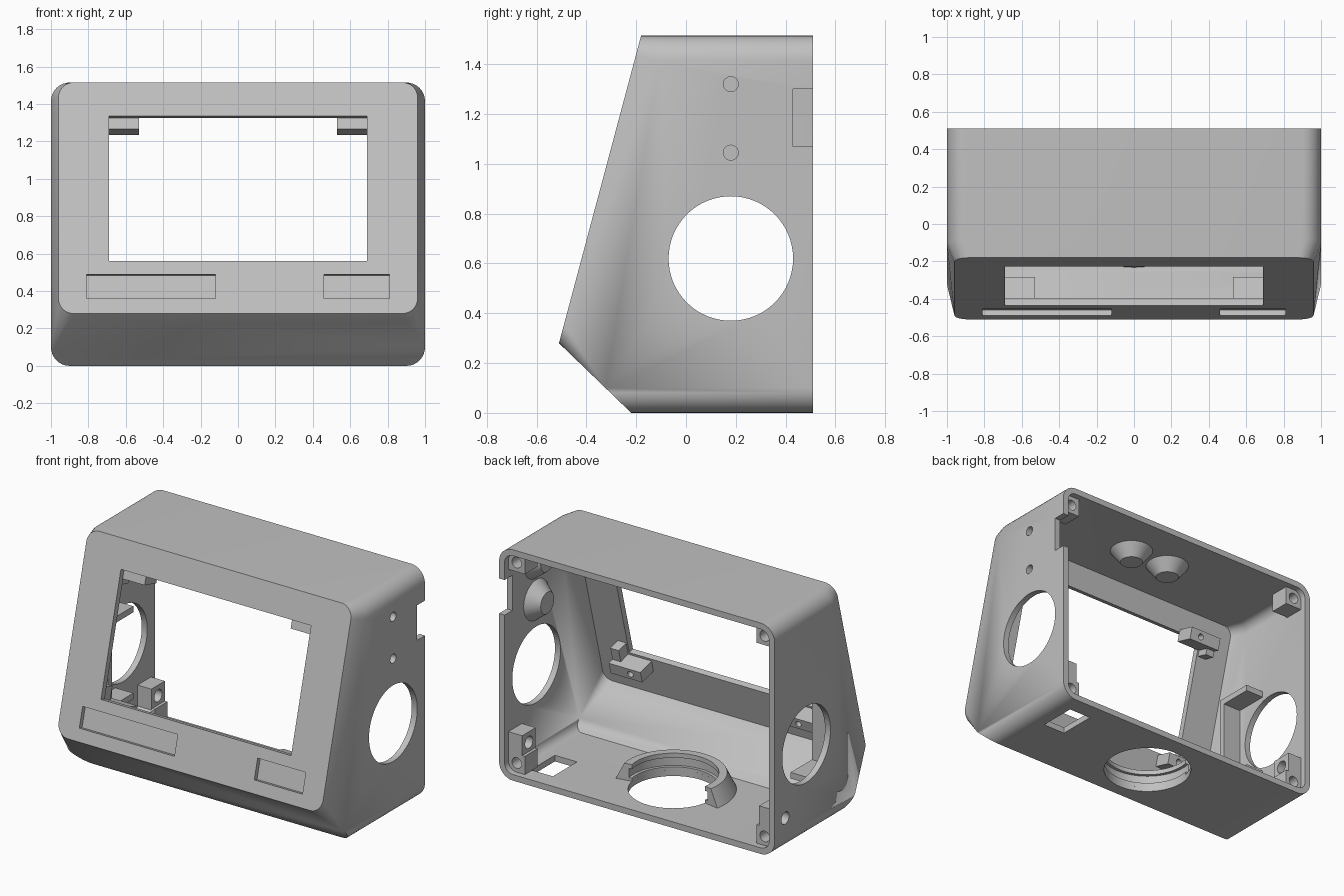
import bpy, bmesh, math
from mathutils import Vector, Matrix

cube = bpy.data.objects.get("Cube")
if cube:
    bpy.data.objects.remove(cube, do_unlink=True)

grey = bpy.data.materials.new("plain_grey")
grey.use_nodes = True
COLOUR = (0.53, 0.53, 0.53, 1)
grey.diffuse_color = COLOUR
grey.node_tree.nodes["Principled BSDF"].inputs["Base Color"].default_value = COLOUR

HEIGHT, BACK, WALL = 1.515, 0.51, 0.04


def finish(bm, name):
    bmesh.ops.recalc_face_normals(bm, faces=bm.faces)
    mesh = bpy.data.meshes.new(name)
    bm.to_mesh(mesh)
    bm.free()
    mesh.materials.append(grey)
    obj = bpy.data.objects.new(name, mesh)
    bpy.context.collection.objects.link(obj)
    return obj


def hull(name, points):
    bm = bmesh.new()
    for p in points:
        bm.verts.new(p)
    res = bmesh.ops.convex_hull(bm, input=bm.verts[:])
    loose = [v for v in bm.verts if not v.link_faces]
    bmesh.ops.delete(bm, geom=loose, context='VERTS')
    bmesh.ops.dissolve_limit(bm, angle_limit=0.005, verts=bm.verts[:], edges=bm.edges[:])
    return finish(bm, name)


def box(name, xs, ys, zs):
    return hull(name, [(x, y, z) for x in xs for y in ys for z in zs])


def cone(name, centre, axis, length, r1, r2, sides=48):
    """Round part centred at a point, r1 at the start of the axis and r2 at its end."""
    bm = bmesh.new()
    turn = Vector(axis).to_track_quat('Z', 'Y').to_matrix().to_4x4()
    bmesh.ops.create_cone(bm, cap_ends=True, segments=sides, radius1=r1, radius2=r2,
                          depth=length, matrix=Matrix.Translation(centre) @ turn)
    return finish(bm, name)


def cut(obj, *cutters):
    """Subtract the cutters, bake the result and remove them."""
    for c in cutters:
        mod = obj.modifiers.new("cut", 'BOOLEAN')
        mod.operation, mod.solver, mod.object = 'DIFFERENCE', 'EXACT', c
        graph = bpy.context.evaluated_depsgraph_get()
        mesh = bpy.data.meshes.new_from_object(obj.evaluated_get(graph))
        obj.modifiers.clear()
        obj.data = mesh
        bpy.data.objects.remove(c, do_unlink=True)


# Sloped front panel frame: s runs up the panel, d runs inward
UP = Vector((0, 0.258, 0.966))
IN = Vector((0, 0.966, -0.258))
FOOT = Vector((0, -0.51, 0.28))


def panel_box(name, xs, ss, ds):
    return hull(name, [FOOT + UP * s + IN * d + Vector((x, 0, 0))
                       for x in xs for s in ss for d in ds])


def rounded_rect(w, z0, z1, r):
    pts = []
    for sx, cz, start in ((1, z1 - r, 0), (-1, z1 - r, 90), (-1, z0 + r, 180), (1, z0 + r, 270)):
        for i in range(9):
            a = math.radians(start + i * 11.25)
            pts.append((sx * (w - r) + r * math.cos(a), cz + r * math.sin(a)))
    return pts


def case_body(name, t, back):
    """Solid case shape, inset by t on every side but the back."""
    def slope(z):
        return -0.51 + (z - 0.28) * 0.267 + 1.035 * t

    def chin(z):
        return -0.22 - 1.036 * z + 1.44 * t
    full = rounded_rect(1 - t, t, HEIGHT - t, 0.1 - t)
    face = rounded_rect(0.96 - t, 0.28 + 0.311 * t, HEIGHT - t, 0.08 - t / 2)
    pts = [(x, back, z) for x, z in full]
    pts += [(x, max(slope(z) + 0.1, chin(z)), z) for x, z in full]
    pts += [(x, slope(z), z) for x, z in face]
    return hull(name, pts)


# Case shell with all its openings
case = case_body("case_shell", 0, BACK)
cut(case,
    case_body("cavity", WALL, 0.7),
    panel_box("screen_window", (-0.69, 0.69), (0.29, 1.092), (-0.1, 0.12)),
    panel_box("wide_recess", (-0.81, -0.12), (0.083, 0.217), (-0.1, 0.03)),
    panel_box("small_recess", (0.46, 0.81), (0.083, 0.217), (-0.1, 0.03)),
    cone("side_openings", (0, 0.18, 0.62), (1, 0, 0), 3, 0.25, 0.25, 64),
    cone("floor_opening", (0, 0.13, 0), (0, 0, 1), 0.3, 0.27, 0.27, 64),
    box("floor_slot", (0.69, 0.85), (0.145, 0.395), (-0.1, 0.1)),
    box("side_notch", (0.9, 1.1), (0.43, 0.7), (1.07, 1.30)),
    cone("cable_hole", (-1, 0.40, 0.22), (1, 0, 0), 0.3, 0.04, 0.04, 32),
    *[cone("lamp_hole", (1, 0.18, z), (1, 0, 0), 0.3, 0.03, 0.03, 32) for z in (1.045, 1.32)])
parts = [case]

# Conical lamp seats on the side wall and under the roof
for z in (1.045, 1.32):
    seat = cone("side_lamp_seat", (0.925, 0.18, z), (-1, 0, 0), 0.09, 0.14, 0.07)
    cut(seat, cone("lamp_bore", (0.96, 0.18, z), (1, 0, 0), 0.08, 0.03, 0.03, 32))
    parts.append(seat)
for x in (-0.11, 0.18):
    parts.append(cone("roof_lamp_seat", (x, 0.19, HEIGHT - 0.075), (0, 0, -1), 0.09, 0.14, 0.07))

# Screw bosses in the back corners, tapering forward into the corner
for sx in (-1, 1):
    for base, sz in ((0.03, 1), (HEIGHT - 0.03, -1)):
        x0, x1, z1 = sx * 0.97, sx * 0.84, base + sz * 0.13
        boss = hull("corner_boss", [(x, y, z) for x in (x0 - sx * 0.01, x1)
                                    for y in (0.34, 0.47) for z in (base + sz * 0.01, z1)]
                    + [(sx * 0.955, 0.2, base + sz * 0.025)])
        cut(boss, cone("screw_hole", (sx * 0.9, 0.45, base + sz * 0.07), (0, 1, 0),
                       0.2, 0.035, 0.035, 24))
        parts.append(boss)

    # Cross-drilled boss above each lower corner
    side = box("side_boss", (sx * 0.86, sx * 0.965), (0.33, 0.47), (0.15, 0.29))
    reach = 0.3 if sx < 0 else 0.16
    cut(side, cone("boss_hole", (sx * 0.88, 0.40, 0.22), (1, 0, 0), reach, 0.04, 0.04, 32))
    parts.append(side)

    # Screen mounting tabs at the window corners
    for name, ss, tall in (("lower_tab", (0.2, 0.275), (0.2, 0.36)),
                           ("upper_tab", (1.03, 1.11), (0.99, 1.11))):
        tab = panel_box(name, (sx * 0.53, sx * 0.76), ss, (0.035, 0.16))
        mid = FOOT + UP * (sum(ss) / 2) + IN * 0.15 + Vector((sx * 0.61, 0, 0))
        cut(tab, cone("tab_hole", mid, IN, 0.12, 0.02, 0.02, 20))
        parts.append(tab)
        parts.append(panel_box(name + "_upright", (sx * 0.70, sx * 0.76), tall, (0.035, 0.12)))

# Three-sided bracket around one side opening
X = (-0.97, -0.83)
parts.append(box("bracket_wall", X, (-0.16, -0.12), (0.32, 0.93)))
for z in (0.32, 0.89):
    parts.append(box("bracket_shelf", X, (-0.16, 0.1), (z, z + 0.04)))

# Half collar with an inner groove around the floor opening
bm = bmesh.new()
profile = [(0.27, 0.03), (0.38, 0.03), (0.32, 0.15), (0.27, 0.15),
           (0.27, 0.12), (0.29, 0.12), (0.29, 0.06), (0.27, 0.06)]
centre = Vector((0, 0.13, 0))
start = Matrix.Rotation(math.radians(-191), 3, 'Z')
face = bm.faces.new([bm.verts.new(start @ Vector((r, 0, z)) + centre) for r, z in profile])
end = bmesh.ops.spin(bm, geom=[face] + face.edges[:] + face.verts[:], cent=centre, axis=(0, 0, 1),
                     angle=math.radians(202), steps=40, use_duplicate=False)
if not any(len(f.verts) == 8 and f.calc_center_median().x < 0 for f in bm.faces):
    bmesh.ops.holes_fill(bm, edges=[e for e in bm.edges if e.is_boundary], sides=0)
parts.append(finish(bm, "floor_collar"))

# Smooth rounded areas, keep crisp edges
bpy.ops.object.select_all(action='DESELECT')
for p in parts:
    p.select_set(True)
bpy.context.view_layer.objects.active = case
bpy.ops.object.shade_smooth_by_angle(angle=math.radians(25))
